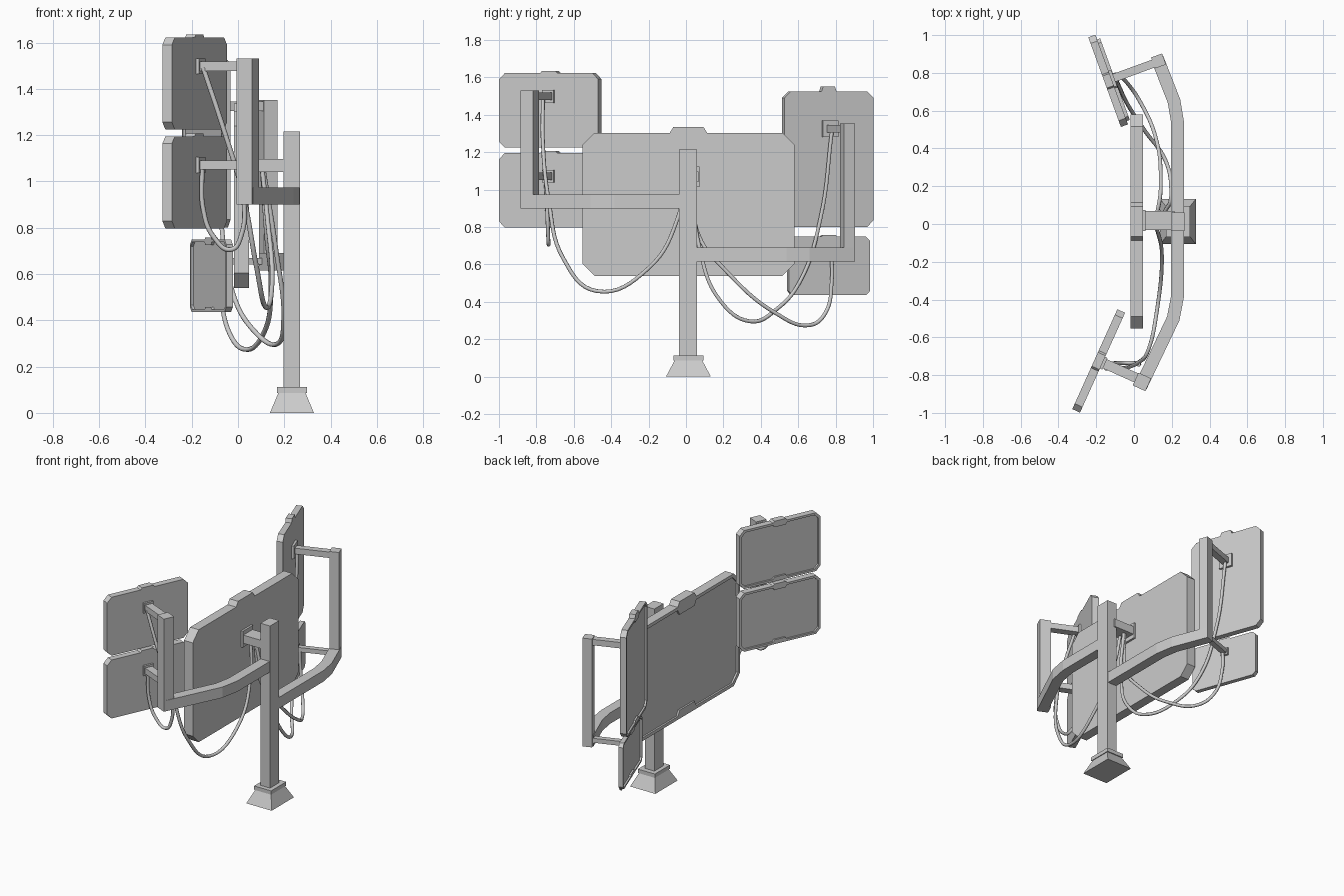
import bpy, bmesh
from math import radians, cos, sin
from mathutils import Vector

if "Cube" in bpy.data.objects:
    bpy.data.objects.remove(bpy.data.objects["Cube"])


def finish(name, bm, loc=(0, 0, 0), ang=0):
    bmesh.ops.recalc_face_normals(bm, faces=bm.faces)
    me = bpy.data.meshes.new(name)
    bm.to_mesh(me)
    bm.free()
    ob = bpy.data.objects.new(name, me)
    ob.location = loc
    ob.rotation_euler.z = radians(ang)
    bpy.context.collection.objects.link(ob)
    return ob


def loft(name, loops, loc=(0, 0, 0), ang=0):
    """Skin matching closed loops and cap both ends."""
    bm = bmesh.new()
    rings = [[bm.verts.new(p) for p in lp] for lp in loops]
    n = len(rings[0])
    for a, b in zip(rings, rings[1:]):
        for i in range(n):
            bm.faces.new((a[i], a[(i + 1) % n], b[(i + 1) % n], b[i]))
    bm.faces.new(rings[0])
    bm.faces.new(rings[-1])
    return finish(name, bm, loc, ang)


def rect(hx, hy, z):
    return [(-hx, -hy, z), (hx, -hy, z), (hx, hy, z), (-hx, hy, z)]


def box(name, lo, hi, loc=(0, 0, 0), ang=0):
    r = lambda z: [(lo[0], lo[1], z), (hi[0], lo[1], z), (hi[0], hi[1], z), (lo[0], hi[1], z)]
    return loft(name, [r(lo[2]), r(hi[2])], loc, ang)


def outline(x, w, h, c, tab, top, bottom):
    """Chamfered panel outline with a tab or notch at top and bottom."""
    a, b = w / 2, h / 2
    s = tab * 0.8
    return [(x, y, z) for y, z in (
        (-a + c, -b), (-tab, -b), (-s, -b + bottom), (s, -b + bottom), (tab, -b), (a - c, -b),
        (a, -b + c), (a, b - c), (a - c, b),
        (tab, b), (s, b + top), (-s, b + top), (-tab, b), (-a + c, b), (-a, b - c), (-a, -b + c))]


def screen(name, loc, ang, w, h, t, c, tab, tab_h, rim, dip):
    """Panel whose recessed display faces local -x."""
    inner = (w - 2 * rim, h - 2 * rim, c * 0.85, tab, -dip, dip)
    loft(name, [outline(t / 2, w, h, c, tab, tab_h, 0),
                outline(-t / 2, w, h, c, tab, tab_h, 0),
                outline(-t / 2, *inner),
                outline(-t / 2 + 0.012, *inner)], loc, ang)


def arm(name, path, half, z0, z1):
    """Bent beam of constant width, extruded from a plan path."""
    pts = [Vector(p) for p in path]
    left, right = [], []
    for i, p in enumerate(pts):
        d0 = (p - pts[i - 1]).normalized() if i else (pts[1] - p).normalized()
        d1 = (pts[i + 1] - p).normalized() if i < len(pts) - 1 else d0
        d = (d0 + d1).normalized()
        n = Vector((-d.y, d.x)) * half / d.dot(d0)
        left.append(p + n)
        right.append(p - n)
    loop = left + right[::-1]
    loft(name, [[(p.x, p.y, z) for p in loop] for z in (z0, z1)])


def bracket(name, loc, ang, start, end, z, hy, hz, plate):
    """Square bar from the screen back to its post, with a mounting plate."""
    base = (loc[0], loc[1], z)
    box(name + "_bar", (start, -hy, -hz), (end, hy, hz), base, ang)
    box(name + "_plate", (start - 0.003, -plate, -plate), (start + 0.014, plate, plate), base, ang)


def cable(name, pts, r=0.0105):
    cu = bpy.data.curves.new(name, 'CURVE')
    cu.dimensions = '3D'
    cu.bevel_depth = r
    cu.bevel_resolution = 2
    cu.resolution_u = 8
    cu.use_fill_caps = True
    sp = cu.splines.new('BEZIER')
    sp.bezier_points.add(len(pts) - 1)
    for bp, p in zip(sp.bezier_points, pts):
        bp.co = p
        bp.handle_left_type = bp.handle_right_type = 'AUTO'
    bpy.context.collection.objects.link(bpy.data.objects.new(name, cu))


# Foot and central pole
loft("foot", [rect(0.095, 0.12, 0), rect(0.058, 0.073, 0.088)], (0.233, 0.013, 0))
box("foot_collar", (-0.064, -0.081, 0.086), (0.064, 0.081, 0.112), (0.233, 0.013, 0))
box("pole", (0.196, -0.038, 0.1), (0.268, 0.06, 1.215))

# Bent side arms
arm("left_arm", [(0.231, 0), (0.231, -0.38), (0.208, -0.5), (0.036, -0.86)], 0.034, 0.9, 0.973)
arm("right_arm", [(0.231, 0), (0.231, 0.535), (0.212, 0.65), (0.122, 0.88)], 0.034, 0.615, 0.69)

# Upright posts at the arm ends
LA, RA = -24.3, 20
box("left_post", (-0.037, -0.037, 0.9), (0.037, 0.037, 1.53), (0.042, -0.836, 0), LA)
box("right_post", (-0.031, -0.031, 0.615), (0.031, 0.031, 1.352), (0.13, 0.863, 0), RA)

# Main screen and its mount
screen("main_screen", (0.015, 0.013, 0.921), 0, 1.135, 0.765, 0.065, 0.065, 0.1, 0.032, 0.022, 0.035)
bracket("main_mount", (0.015, 0.018), 0, 0.033, 0.2, 1.068, 0.05, 0.028, 0.055)

# Left pair of screens
for label, z in (("upper", 1.423), ("lower", 0.996)):
    screen("left_%s_screen" % label, (-0.187, -0.725, z), LA, 0.58, 0.398, 0.045, 0.032, 0.05, 0.012, 0.015, 0.014)
    bracket("left_%s_mount" % label, (-0.187, -0.725), LA, 0.0225, 0.23, z + 0.075, 0.026, 0.02, 0.034)

# Right large and small screens
screen("right_upper_screen", (-0.137, 0.758, 1.163), RA, 0.505, 0.725, 0.04, 0.035, 0.042, 0.025, 0.014, 0.014)
screen("right_lower_screen", (-0.115, 0.762, 0.592), RA, 0.46, 0.313, 0.03, 0.022, 0.045, 0.01, 0.011, 0.012)
bracket("right_upper_mount", (-0.137, 0.762), RA, 0.02, 0.26, 1.325, 0.022, 0.02, 0.045)
bracket("right_lower_mount", (-0.115, 0.77), RA, 0.015, 0.24, 0.655, 0.018, 0.015, 0.025)

# Hanging cables
cable("left_upper_cable", [(-0.15, -0.765, 1.49), (-0.07, -0.765, 1.25), (0.02, -0.735, 0.95),
                           (0.08, -0.655, 0.63), (0.118, -0.48, 0.458), (0.148, -0.2, 0.58),
                           (0.125, -0.04, 0.86), (0.105, -0.01, 1.05)])
cable("left_lower_cable", [(-0.155, -0.75, 1.06), (-0.15, -0.742, 0.88), (-0.105, -0.737, 0.76),
                           (-0.03, -0.735, 0.706), (0.015, -0.738, 0.77), (0.025, -0.745, 0.97)])
cable("right_upper_cable", [(-0.1, 0.78, 1.31), (-0.075, 0.72, 0.85), (-0.02, 0.61, 0.51),
                            (0.06, 0.49, 0.365), (0.165, 0.34, 0.296), (0.197, 0.18, 0.41),
                            (0.165, 0.07, 0.7), (0.11, 0.03, 1.05)])
cable("right_lower_cable", [(-0.08, 0.778, 0.65), (-0.075, 0.78, 0.52), (-0.035, 0.745, 0.34),
                            (0.025, 0.66, 0.275), (0.11, 0.475, 0.342), (0.142, 0.21, 0.57),
                            (0.125, 0.07, 0.75), (0.105, 0.03, 1.05)])
